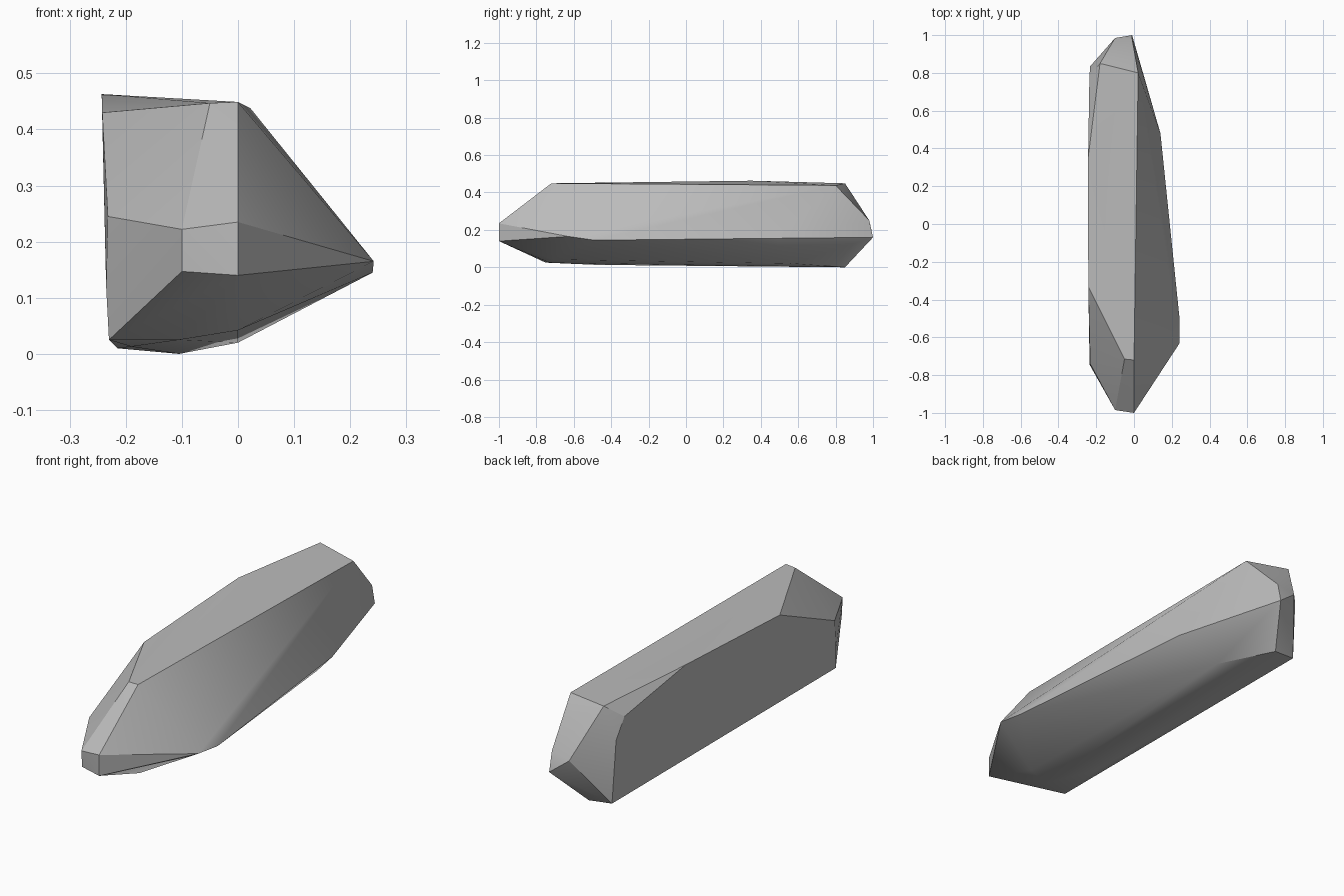
import bpy
import bmesh
from math import radians
from mathutils import Vector

default = bpy.data.objects.get("Cube")
if default:
    bpy.data.objects.remove(default, do_unlink=True)

# Corner points of the crystal, grouped by region
front_tip = [(-0.10, -0.985, 0.222), (0, -1, 0.235), (-0.10, -0.98, 0.147), (0, -1, 0.14)]
top_table = [(0, -0.72, 0.449), (-0.05, -0.715, 0.447), (-0.242, -0.33, 0.43),
             (-0.243, 0.35, 0.463), (-0.18, 0.85, 0.449), (0.022, 0.80, 0.438)]
flat_side = [(-0.232, -0.74, 0.245), (-0.235, -0.745, 0.12), (-0.23, -0.75, 0.025),
             (-0.236, 0.78, 0.39), (-0.232, 0.835, 0.30)]
keel = [(-0.205, -0.74, 0.034), (-0.105, -0.73, 0.025), (0, -0.71, 0.042),
        (-0.19, -0.48, 0.013), (0, 0.57, 0.02), (-0.105, 0.85, 0), (-0.215, 0.84, 0.01)]
waist = [(0.242, -0.63, 0.165), (0.24, -0.49, 0.145), (0.14, 0.48, 0.155)]
back_tip = [(-0.01, 1, 0.16), (-0.10, 0.985, 0.229), (-0.01, 0.98, 0.25)]

# Wrap the corners in a convex faceted shell
bm = bmesh.new()
for point in front_tip + top_table + flat_side + keel + waist + back_tip:
    bm.verts.new(Vector(point))
hull = bmesh.ops.convex_hull(bm, input=bm.verts)
stray = {e for key in ("geom_interior", "geom_unused") for e in hull[key]
         if isinstance(e, bmesh.types.BMVert)}
bmesh.ops.delete(bm, geom=list(stray), context="VERTS")
bmesh.ops.recalc_face_normals(bm, faces=bm.faces)

mesh = bpy.data.meshes.new("crystal_shard")
bm.to_mesh(mesh)
bm.free()
crystal = bpy.data.objects.new("crystal_shard", mesh)
bpy.context.collection.objects.link(crystal)

# Plain grey stone
grey = bpy.data.materials.new("stone_grey")
grey.use_nodes = True
colour = (0.5, 0.5, 0.5, 1)
grey.diffuse_color = colour
grey.node_tree.nodes["Principled BSDF"].inputs["Base Color"].default_value = colour
mesh.materials.append(grey)

# Soft shading across shallow facets, crisp ridges elsewhere
bpy.ops.object.select_all(action="DESELECT")
crystal.select_set(True)
bpy.context.view_layer.objects.active = crystal
bpy.ops.object.shade_smooth_by_angle(angle=radians(25))
